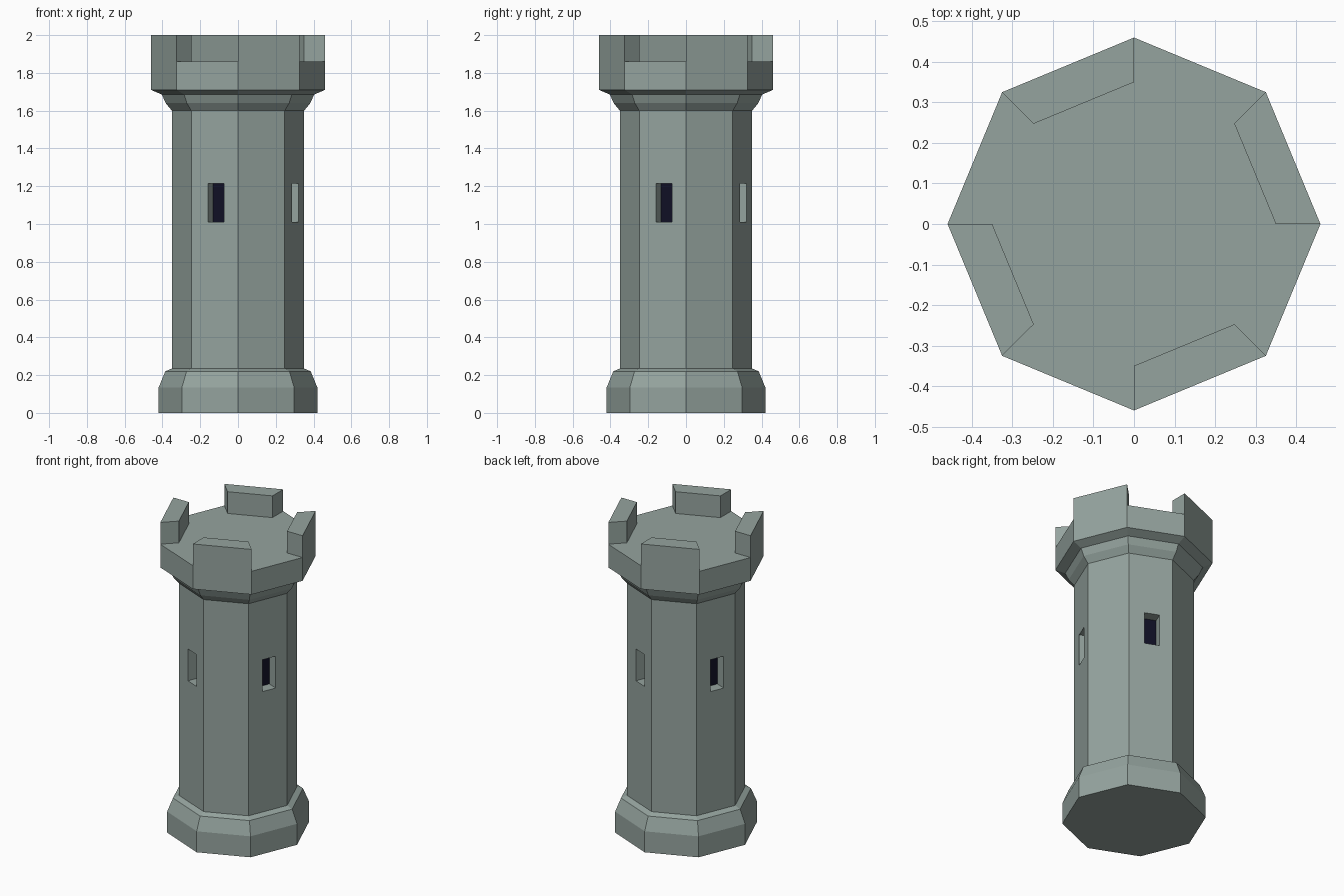
import bpy, bmesh, math
from mathutils import Vector

if "Cube" in bpy.data.objects:
    bpy.data.objects.remove(bpy.data.objects["Cube"])

SIDES = 8


def material(name, rgb):
    m = bpy.data.materials.new(name)
    m.diffuse_color = (*rgb, 1)
    m.use_nodes = True
    m.node_tree.nodes["Principled BSDF"].inputs["Base Color"].default_value = m.diffuse_color
    return m


stone = material("grey green stone", (0.30, 0.37, 0.345))
dark = material("dark window", (0.005, 0.005, 0.018))


def corner(k, r, z):
    a = math.tau * k / SIDES
    return Vector((r * math.cos(a), r * math.sin(a), z))


def finish(bm, name):
    me = bpy.data.meshes.new(name)
    bmesh.ops.remove_doubles(bm, verts=bm.verts, dist=1e-5)
    bmesh.ops.recalc_face_normals(bm, faces=bm.faces)
    bm.to_mesh(me)
    bm.free()
    me.materials.append(stone)
    me.materials.append(dark)
    ob = bpy.data.objects.new(name, me)
    bpy.context.collection.objects.link(ob)


def face(bm, pts, mat=0):
    f = bm.faces.new([bm.verts.new(p) for p in pts])
    f.material_index = mat


def bridge(bm, a, b, mat=0):
    for i in range(4):
        j = (i + 1) % 4
        face(bm, (a[i], a[j], b[j], b[i]), mat)


# Octagonal tower body: plinth, shaft, flared crown and flat deck
profile = [(0.42, 0), (0.42, 0.135), (0.385, 0.22), (0.35, 0.235),
           (0.35, 1.60), (0.383, 1.64), (0.403, 1.685), (0.46, 1.71), (0.46, 1.86)]
SHAFT = 3
bm = bmesh.new()
for i in range(len(profile) - 1):
    (r0, z0), (r1, z1) = profile[i], profile[i + 1]
    for k in range(SIDES):
        quad = [corner(k, r0, z0), corner(k + 1, r0, z0),
                corner(k + 1, r1, z1), corner(k, r1, z1)]
        if i == SHAFT and k % 2:
            # Recessed window slit on every other shaft side
            along = (quad[1] - quad[0]).normalized()
            inward = Vector((-along.y, along.x, 0))
            mid = (quad[0] + quad[1]) / 2 + along * 0.009
            hole = [Vector((*(mid + along * s).xy, z)) for s, z in
                    ((-0.046, 1.01), (0.046, 1.01), (0.046, 1.215), (-0.046, 1.215))]
            back = [p + inward * 0.068 for p in hole]
            bridge(bm, quad, hole)
            bridge(bm, hole, back)
            face(bm, back, 1)
        else:
            face(bm, quad)
face(bm, [corner(k, *profile[-1]) for k in range(SIDES)])
face(bm, [corner(-k, *profile[0]) for k in range(SIDES)])
finish(bm, "tower_body")

# Battlements on the remaining sides
for k in range(0, SIDES, 2):
    bm = bmesh.new()
    low, high = ([corner(k, 0.46, z), corner(k + 1, 0.46, z),
                  corner(k + 1, 0.35, z), corner(k, 0.35, z)] for z in (1.86, 2.0))
    bridge(bm, low, high)
    face(bm, high)
    face(bm, low[::-1])
    finish(bm, f"battlement_{k // 2 + 1}")
